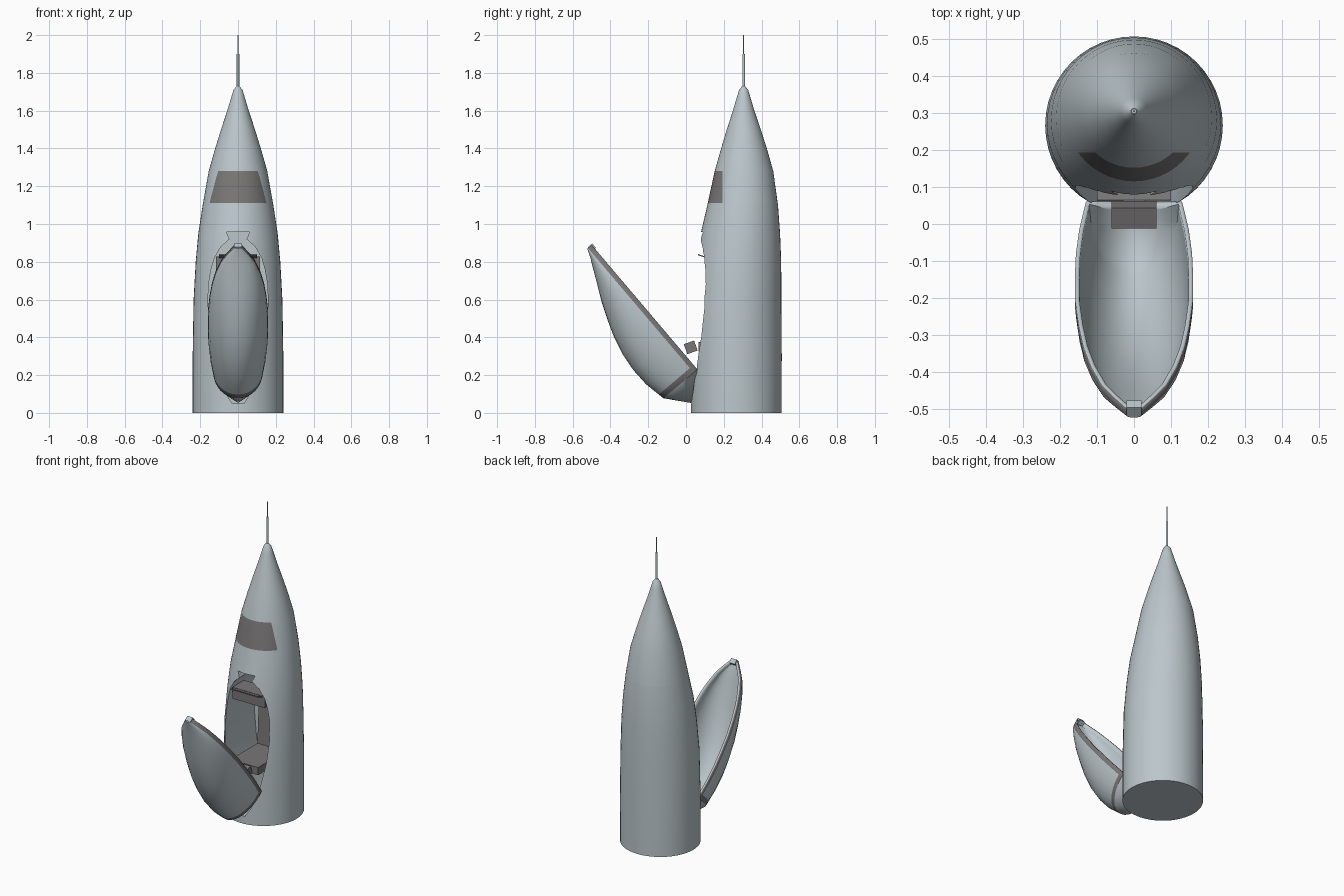
import bpy, bmesh, math
from mathutils import Vector

if "Cube" in bpy.data.objects:
    bpy.data.objects.remove(bpy.data.objects["Cube"], do_unlink=True)


def material(name, r, g, b):
    m = bpy.data.materials.new(name)
    m.use_nodes = True
    m.diffuse_color = (r, g, b, 1)
    m.node_tree.nodes["Principled BSDF"].inputs["Base Color"].default_value = (r, g, b, 1)
    return m


HULL = material("pale hull grey", 0.50, 0.57, 0.60)
TRIM = material("warm dark grey", 0.19, 0.18, 0.18)


def finish(name, bm, mats, smooth=None):
    bmesh.ops.recalc_face_normals(bm, faces=bm.faces)
    mesh = bpy.data.meshes.new(name)
    bm.to_mesh(mesh)
    bm.free()
    ob = bpy.data.objects.new(name, mesh)
    bpy.context.collection.objects.link(ob)
    for m in mats:
        mesh.materials.append(m)
    if smooth:
        activate(ob)
        bpy.ops.object.shade_smooth_by_angle(angle=math.radians(smooth))
    return ob


def activate(ob):
    bpy.ops.object.select_all(action="DESELECT")
    ob.select_set(True)
    bpy.context.view_layer.objects.active = ob


def loft(bm, rings, closed):
    """Skin rows of points; returns the vertex rows."""
    rows = [[bm.verts.new(p) for p in ring] for ring in rings]
    for a, b in zip(rows, rows[1:]):
        n = len(a)
        for i in range(n if closed else n - 1):
            j = (i + 1) % n
            bm.faces.new((a[i], a[j], b[j], b[i]))
    return rows


def box(name, centre, size, mat, tilt=0):
    bm = bmesh.new()
    bmesh.ops.create_cube(bm, size=1)
    for v in bm.verts:
        v.co = Vector(v.co[i] * size[i] for i in range(3))
    ob = finish(name, bm, [mat])
    ob.location = centre
    ob.rotation_euler.x = tilt
    return ob


# Hull: stacked circles (height, radius, centre y) leaning slightly back
SECTIONS = [(0, .24, .266), (.3, .24, .267), (.6, .235, .27), (.8, .224, .28), (.95, .21, .288),
            (1.1, .187, .3), (1.28, .155, .307), (1.4, .121, .307), (1.5, .09, .306),
            (1.6, .057, .305), (1.67, .036, .305), (1.71, .024, .305), (1.73, .008, .305)]
N = 48
bm = bmesh.new()
rows = loft(bm, [[(r * math.cos(k * math.tau / N), c + r * math.sin(k * math.tau / N), z)
                  for k in range(N)] for z, r, c in SECTIONS], True)
bm.faces.new(rows[0])
bm.faces.new(rows[-1])

# Windscreen: the front of one band of the hull
LOW, HIGH, EDGE = 1.11, 1.28, .193


def in_band(f):
    return LOW < f.calc_center_median().z < HIGH


def slice_faces(faces, co, no):
    geom = set(faces)
    for f in faces:
        geom.update(f.edges, f.verts)
    bmesh.ops.bisect_plane(bm, geom=list(geom), plane_co=co, plane_no=no)


for z in (LOW, HIGH):
    slice_faces(list(bm.faces), (0, 0, z), (0, 0, 1))
slice_faces([f for f in bm.faces if in_band(f)], (0, EDGE, 0), (0, 1, 0))
for f in bm.faces:
    f.material_index = int(in_band(f) and f.calc_center_median().y < EDGE)
hull = finish("hull", bm, [HULL, TRIM])

# Cabin: oval doorway with a latch notch on top, cut into the hull
DOOR = [(.03, .05), (.07, .11), (.115, .23), (.147, .4), (.16, .55), (.156, .68), (.142, .76),
        (.125, .82), (.09, .88), (.045, .92), (.062, .957)]
outline = DOOR + [(-x, z) for x, z in reversed(DOOR)]
bm = bmesh.new()
rows = loft(bm, [[(x, y, z) for x, z in outline] for y in (-.2, .4)], True)
for r in rows:
    bm.faces.new(r)
cutter = finish("cabin_cutter", bm, [HULL])
cutter.hide_render = True
activate(hull)
mod = hull.modifiers.new("cabin", "BOOLEAN")
mod.operation = "DIFFERENCE"
mod.solver = "EXACT"
mod.object = cutter
bpy.ops.object.modifier_apply(modifier=mod.name)
bpy.data.objects.remove(cutter, do_unlink=True)
activate(hull)
bpy.ops.object.shade_smooth_by_angle(angle=math.radians(30))

# Hatch: boat-shaped shell, sections (distance along rim, half width, depth)
TIP = Vector((0, -.5, .89))
ALONG = Vector((0, .647, -.762))
OUT = Vector((0, -.762, -.647))
BAND = .026
HATCH = [(0, .018, .03), (.05, .055, .05), (.1, .087, .075), (.18, .117, .113), (.26, .137, .153),
         (.35, .15, .19), (.45, .159, .226), (.55, .16, .25), (.65, .157, .261),
         (.75, .148, .258), (.835, .135, .242), (.866, .13, .236)]


def hatch_ring(s, w, d):
    flat = [(w, 0)]
    for k in range(17):
        a = math.pi * k / 16
        flat.append((w * math.cos(a), BAND + (d - BAND) * math.sin(a)))
    flat.append((-w, 0))
    return [TIP + ALONG * s + OUT * h + Vector((x, 0, 0)) for x, h in flat]


bm = bmesh.new()
rows = loft(bm, [hatch_ring(*h) for h in HATCH], False)
bm.faces.ensure_lookup_table()
for f in bm.faces:
    p = f.calc_center_median() - TIP
    f.material_index = int(p.dot(OUT) < BAND * .6 or p.dot(ALONG) > .84)
bm.faces.new(rows[0])
# Tapered lower end that meets the hull
toe = bm.verts.new(TIP + ALONG * .98 + OUT * .14)
for a, b in zip(rows[-1], rows[-1][1:]):
    bm.faces.new((a, b, toe))
bm.faces.new((rows[-1][-1], rows[-1][0], toe))
hatch = finish("hatch", bm, [HULL, TRIM, HULL, HULL], 35)
shell = hatch.modifiers.new("shell", "SOLIDIFY")
shell.thickness = .012
shell.offset = -1
shell.material_offset = 2
shell.material_offset_rim = 2
slope = math.atan2(ALONG.z, ALONG.y)
box("hatch_latch", TIP + ALONG * .012 + OUT * .008, (.04, .03, .03), HULL, slope)

# Cabin fittings
box("console", (0, .17, .79), (.235, .12, .075), TRIM)
box("console_lip", (0, .09, .829), (.2, .055, .006), TRIM, -.3)
box("seat_pan", (0, .22, .35), (.2, .31, .05), TRIM)
box("seat_back", (0, .375, .55), (.2, .045, .4), TRIM, -.05)
box("footrest", (0, .025, .347), (.122, .058, .056), TRIM, .35)


# Antenna in two steps
def rod(name, radius, low, high):
    bm = bmesh.new()
    bmesh.ops.create_cone(bm, cap_ends=True, segments=12, radius1=radius, radius2=radius,
                          depth=high - low)
    finish(name, bm, [HULL], 40).location = (0, .305, (low + high) / 2)


rod("antenna_base", .007, 1.72, 1.9)
rod("antenna_tip", .003, 1.9, 2.0)
